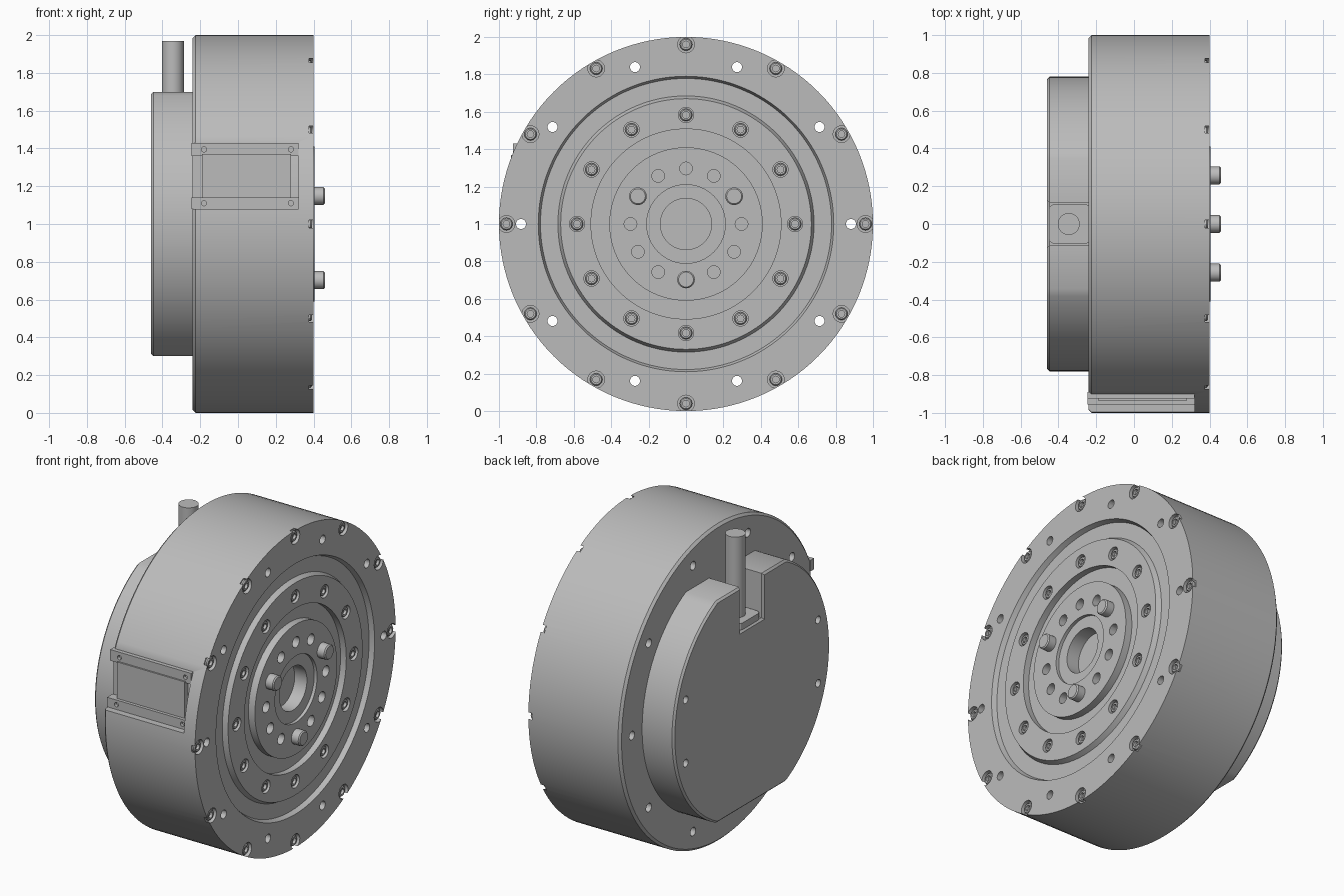
import bpy, bmesh
from math import sin, cos, pi, radians, asin
from mathutils import Matrix, Vector

cube = bpy.data.objects.get("Cube")
if cube:
    bpy.data.objects.remove(cube, do_unlink=True)

grey = bpy.data.materials.new("machined_grey")
grey.use_nodes = True
COLOR = (0.5, 0.5, 0.5, 1)
grey.diffuse_color = COLOR
grey.node_tree.nodes["Principled BSDF"].inputs["Base Color"].default_value = COLOR

MID = 1.0  # height of the main axis


def make(name, bm):
    bmesh.ops.recalc_face_normals(bm, faces=bm.faces)
    mesh = bpy.data.meshes.new(name)
    bm.to_mesh(mesh)
    bm.free()
    mesh.materials.append(grey)
    obj = bpy.data.objects.new(name, mesh)
    bpy.context.collection.objects.link(obj)
    return obj


def activate(obj):
    bpy.ops.object.select_all(action='DESELECT')
    obj.select_set(True)
    bpy.context.view_layer.objects.active = obj


def smooth(obj):
    activate(obj)
    bpy.ops.object.shade_smooth_by_angle(angle=radians(30))


def lathe(bm, profile, steps, y=0.0, z=MID):
    """Revolve (x, radius) points around an x-parallel axis."""
    part = bmesh.new()
    verts = [part.verts.new((x, 0, r)) for x, r in profile]
    edges = [part.edges.new(pair) for pair in zip(verts, verts[1:])]
    bmesh.ops.spin(part, geom=verts + edges, cent=(0, 0, 0), axis=(1, 0, 0),
                   angle=2 * pi, steps=steps, use_merge=True)
    bmesh.ops.remove_doubles(part, verts=part.verts, dist=0.0001)
    bmesh.ops.recalc_face_normals(part, faces=part.faces)
    bmesh.ops.translate(part, verts=part.verts, vec=(0, y, z))
    temp = bpy.data.meshes.new("temp")
    part.to_mesh(temp)
    part.free()
    bm.from_mesh(temp)
    bpy.data.meshes.remove(temp)


def rod(bm, x0, x1, r, y, z, steps=20):
    """Cylinder along x."""
    m = Matrix.Translation(((x0 + x1) / 2, y, z)) @ Matrix.Rotation(pi / 2, 4, 'Y')
    bmesh.ops.create_cone(bm, cap_ends=True, segments=steps, radius1=r, radius2=r,
                          depth=x1 - x0, matrix=m)


def box(bm, lo, hi):
    lo, hi = Vector(lo), Vector(hi)
    m = Matrix.Translation((lo + hi) / 2) @ Matrix.Diagonal((hi - lo).to_4d())
    bmesh.ops.create_cube(bm, size=1, matrix=m)


def ring(radius, degrees):
    return [(radius * cos(radians(a)), MID + radius * sin(radians(a))) for a in degrees]


def cut(obj, bm):
    tool = make("cutter", bm)
    tool.hide_render = True
    mod = obj.modifiers.new("cut", 'BOOLEAN')
    mod.operation, mod.solver, mod.object = 'DIFFERENCE', 'EXACT', tool
    activate(obj)
    bpy.ops.object.modifier_apply(modifier=mod.name)
    bpy.data.objects.remove(tool, do_unlink=True)


# Hole layouts
rim_screws = ring(0.96, range(0, 360, 30))
face_screws = ring(0.583, range(0, 360, 30))
through_holes = ring(0.882, range(0, 360, 36))
pin_angles = (30, 150, 270)
hub_holes = ring(0.297, [a for a in range(0, 360, 30) if a not in pin_angles])

# Drum with stepped front face
bm = bmesh.new()
lathe(bm, [(-0.24, 0), (-0.24, 0.985), (-0.225, 1), (0.4, 1), (0.4, 0.79),
           (0.37, 0.778), (0.37, 0.685), (0.4, 0.67), (0.4, 0.508), (0.36, 0.508),
           (0.36, 0.41), (0.405, 0.41), (0.405, 0.21), (0.385, 0.21),
           (0.385, 0.137), (0.3, 0.137), (0.3, 0)], 128)
drum = make("drum", bm)

bm = bmesh.new()
for y, z in rim_screws:
    rod(bm, 0.375, 0.5, 0.045, y, z)
for y, z in face_screws:
    rod(bm, 0.37, 0.5, 0.041, y, z)
for y, z in through_holes:
    rod(bm, -0.3, 0.5, 0.027, y, z, 16)
for y, z in hub_holes:
    rod(bm, 0.33, 0.5, 0.034, y, z)
box(bm, (-0.4, -1.2, 1.08), (0.32, -0.9, 1.44))
cut(drum, bm)
smooth(drum)

# Socket screws
bm = bmesh.new()
for y, z in rim_screws + face_screws:
    lathe(bm, [(0.35, 0), (0.35, 0.034), (0.385, 0.034), (0.392, 0.028),
               (0.392, 0.018), (0.375, 0.018), (0.375, 0)], 12, y, z)
smooth(make("socket_screws", bm))

# Locating pins
bm = bmesh.new()
for y, z in ring(0.297, pin_angles):
    lathe(bm, [(0.36, 0), (0.36, 0.047), (0.453, 0.047), (0.46, 0.04), (0.46, 0)],
          24, y, z)
smooth(make("locating_pins", bm))

# Rear housing: disc with flat top and bottom and a cable notch
R, FLAT, SLOT, FLOOR = 0.78, 0.7, 0.112, 1.42
half = asin(FLAT / R)
arc = [half - 2 * half * i / 40 for i in range(41)]
outline = [(SLOT, FLOOR), (SLOT, MID + FLAT)]
outline += [(R * cos(a), MID + R * sin(a)) for a in arc]
outline += [(-R * cos(a), MID + R * sin(a)) for a in reversed(arc)]
outline += [(-SLOT, MID + FLAT), (-SLOT, FLOOR)]
bm = bmesh.new()
face = bm.faces.new([bm.verts.new((-0.46, y, z)) for y, z in outline])
side = bmesh.ops.extrude_face_region(bm, geom=[face])["geom"]
bmesh.ops.translate(bm, vec=(0.225, 0, 0),
                    verts=[v for v in side if isinstance(v, bmesh.types.BMVert)])
rear_edges = [e for e in bm.edges if all(v.co.x < -0.4 for v in e.verts)]
bmesh.ops.bevel(bm, geom=rear_edges, offset=0.012, segments=1, affect='EDGES')
housing = make("rear_housing", bm)
bm = bmesh.new()
for y in (-0.66, 0.66):
    for z in (0.8, 1.2):
        rod(bm, -0.6, -0.4, 0.024, y, z, 16)
cut(housing, bm)
smooth(housing)

# Cable gland and cable
bm = bmesh.new()
box(bm, (-0.45, -0.105, 1.4), (-0.23, 0.105, 1.46))
upright = [e for e in bm.edges if abs(e.verts[0].co.z - e.verts[1].co.z) > 0.01]
bmesh.ops.bevel(bm, geom=upright, offset=0.03, segments=3, profile=0.5, affect='EDGES')
smooth(make("cable_gland", bm))

bm = bmesh.new()
bmesh.ops.create_cone(bm, cap_ends=True, segments=32, radius1=0.058, radius2=0.058,
                      depth=0.53, matrix=Matrix.Translation((-0.345, 0, 1.705)))
smooth(make("cable", bm))

# Side connector panel with clamp bars
bm = bmesh.new()
box(bm, (-0.19, -0.935, 1.13), (0.28, -0.89, 1.37))
make("connector_panel", bm)

for name, z0, z1, y in (("upper_bar", 1.36, 1.43, -0.925), ("lower_bar", 1.08, 1.14, -0.955)):
    bm = bmesh.new()
    box(bm, (-0.245, y, z0), (0.32, -0.89, z1))
    bar = make(name, bm)
    bm = bmesh.new()
    for x in (-0.18, 0.28):
        bmesh.ops.create_cone(bm, cap_ends=True, segments=12, radius1=0.014,
                              radius2=0.014, depth=0.04,
                              matrix=Matrix.Translation((x, y, (z0 + z1) / 2))
                              @ Matrix.Rotation(pi / 2, 4, 'X'))
    cut(bar, bm)
    smooth(bar)
